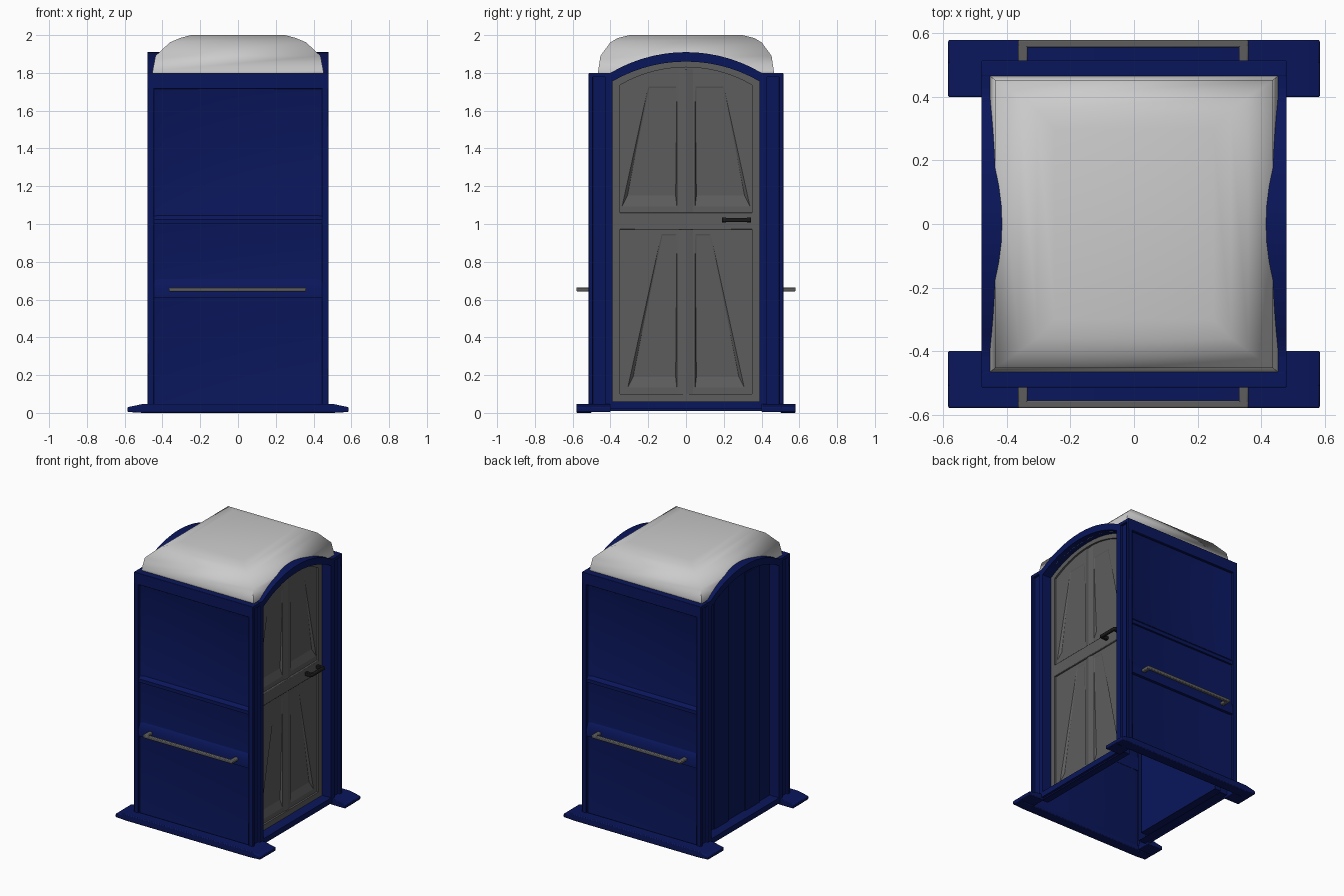
import bpy, bmesh, math

if "Cube" in bpy.data.objects:
    bpy.data.objects.remove(bpy.data.objects["Cube"])

def mat(name, c):
    m = bpy.data.materials.new(name)
    m.diffuse_color = (*c, 1)
    m.use_nodes = True
    m.node_tree.nodes["Principled BSDF"].inputs["Base Color"].default_value = m.diffuse_color
    return m

BLUE = mat("blue_plastic", (0.003, 0.008, 0.105))
GREY = mat("grey_plastic", (0.11, 0.11, 0.11))
BLACK = mat("black_plastic", (0.01, 0.01, 0.01))

def finish(name, bm, m=None, bevel=0, angle=35):
    bmesh.ops.recalc_face_normals(bm, faces=bm.faces)
    me = bpy.data.meshes.new(name)
    bm.to_mesh(me)
    bm.free()
    ob = bpy.data.objects.new(name, me)
    bpy.context.collection.objects.link(ob)
    if m:
        me.materials.append(m)
    if angle:
        bpy.ops.object.select_all(action='DESELECT')
        ob.select_set(True)
        bpy.context.view_layer.objects.active = ob
        bpy.ops.object.shade_smooth_by_angle(angle=math.radians(angle))
    if bevel:
        b = ob.modifiers.new("bevel", 'BEVEL')
        b.width, b.segments = bevel, 2
    return ob

def loft(name, rings, m=None, bevel=0, angle=35, caps=(True, True)):
    """Join point rings with quads and cap the ends if wanted."""
    bm = bmesh.new()
    vs = [[bm.verts.new(p) for p in r] for r in rings]
    n = len(vs[0])
    for a, b in zip(vs, vs[1:]):
        for i in range(n):
            j = (i + 1) % n
            bm.faces.new((a[i], a[j], b[j], b[i]))
    if caps[0]:
        bm.faces.new(vs[0])
    if caps[1]:
        bm.faces.new(vs[-1])
    return finish(name, bm, m, bevel, angle)

def prism(name, prof, a, b, m=None, bevel=0, axis='x', angle=35):
    place = (lambda t, p: (t, p[0], p[1])) if axis == 'x' else (lambda t, p: (p[0], t, p[1]))
    return loft(name, [[place(t, p) for p in prof] for t in (a, b)], m, bevel, angle)

def box(name, x, y, z, m, bevel=0):
    return prism(name, [(y[0], z[0]), (y[1], z[0]), (y[1], z[1]), (y[0], z[1])], x[0], x[1], m, bevel)

def frame(name, steps, m, bevel=0):
    """Hollow-backed moulding: outlines at successive x depths."""
    return loft(name, [[(t, *p) for p in prof] for t, prof in steps], m, bevel, caps=(False, False))

def cut(ob, cutter):
    mod = ob.modifiers.new("cut", 'BOOLEAN')
    mod.object, mod.operation, mod.solver = cutter, 'DIFFERENCE', 'EXACT'
    cutter.hide_render = True
    cutter.hide_set(True)

def arc(h, z0, z1, n=14):
    s = z1 - z0
    r = (h * h + s * s) / (2 * s)
    t = math.asin(h / r)
    return [(r * math.sin(-t + 2 * t * i / n), z1 - r + r * math.cos(-t + 2 * t * i / n)) for i in range(n + 1)]

def arch(w, zb, zs, h, z0, z1):
    """Closed outline: base corners, shoulders and a round top."""
    return [(-w, zb), (-w, zs)] + arc(h, z0, z1) + [(w, zs), (w, zb)]

opening = arch(.39, .06, 1.70, .39, 1.755, 1.86)
door_panel = arch(.35, .10, 1.68, .35, 1.735, 1.83)
rim = arch(.43, .02, 1.80, .40, 1.80, 1.91)

# Arched end frames (grooved face, raised trim, deep jamb), corner posts and base tabs
for s, side in ((1, "right"), (-1, "left")):
    frame(side + "_groove_face", [(s * .462, arch(.497, .01, 1.795, .40, 1.795, 1.90)), (s * .462, opening)], BLUE)
    frame(side + "_arch_trim", [(s * .40, rim), (s * .48, rim), (s * .48, opening), (s * .388, opening)], BLUE)
    for t, e in ((1, "back"), (-1, "front")):
        n = f"{side}_{e}_"
        box(n + "corner_post", (s * .445, s * .48), (t * .493, t * .515), (.03, 1.8), BLUE, .004)
        box(n + "shoulder", (s * .43, s * .48), (t * .43, t * .51), (1.778, 1.799), BLUE)
        prism(n + "skid_tab", [(s * .46, .005), (s * .585, .005), (s * .585, .03), (s * .5, .048), (s * .46, .048)],
              t * .40, t * .51, BLUE, .004, 'y')

# Long side walls with recessed panels, ledges and rails
def rect(y, hx, z0, z1):
    return [(-hx, y, z0), (hx, y, z0), (hx, y, z1), (-hx, y, z1)]

for t, e in ((1, "back"), (-1, "front")):
    for n, z0, z1, i, d in (("upper", 1.02, 1.72, .055, .478), ("middle", .66, 1.02, .03, .490),
                            ("lower", .03, .66, .03, .490)):
        loft(f"{e}_{n}_panel", [rect(t * .496, .447, z0, z1), rect(t * d, .447 - i, z0 + i, z1 - i)],
             BLUE, caps=(False, True))
    prism(e + "_top_band", [(t * .465, 1.8), (t * .515, 1.8), (t * .515, 1.715), (t * .494, 1.715),
                            (t * .494, 1.79), (t * .465, 1.79)], -.48, .48, BLUE, .003)
    prism(e + "_upper_ledge", [(t * .482, 1.05), (t * .496, 1.04), (t * .507, 1.025), (t * .507, 1.0), (t * .484, 1.0)],
          -.445, .445, BLUE)
    prism(e + "_rail_ledge", [(t * .488, .71), (t * .496, .70), (t * .511, .66), (t * .511, .61), (t * .488, .61)],
          -.445, .445, BLUE)
    prism(e + "_skid", [(-.585, .005), (-.585, .03), (-.5, .048), (.5, .048), (.585, .03), (.585, .005),
                        (.5, 0), (-.5, 0)], t * .50, t * .58, BLUE, .006, 'y')
    box(e + "_hand_rail", (-.365, .36), (t * .556, t * .58), (.643, .665), GREY, .005)
    for x in (-.35, .345):
        box(e + "_rail_bracket", (x - .015, x + .015), (t * .50, t * .57), (.643, .665), GREY, .005)

# Plain left end panel with broad upright ribs
prism("left_end_panel", opening, -.395, -.403, BLUE)
for y in (-.18, .18):
    prism("left_panel_rib", [(y - .08, .06), (y + .08, .06), (y + .08, 1.79), (y - .08, 1.79)], -.40, -.412, BLUE)

# Door slab with tapering recesses cut by four wedges
door = prism("door", opening, .374, .394, GREY, angle=0)
bm = bmesh.new()
for s in (1, -1):
    for zb, zt, top, bot in ((1.09, 1.73, .20, .34), (.13, .95, .13, .31)):
        pts = [(.395, s * y, z) for y, z in ((.048, zb), (bot, zb), (top, zt), (.048, zt))]
        pts += [(x, s * y, z) for x, y, z in ((.378, .055, zb + .06), (.378, bot - .03, zb + .06),
                                             (.392, top - .005, zt - .01), (.392, .055, zt - .01))]
        bmesh.ops.convex_hull(bm, input=[bm.verts.new(p) for p in pts])
cut(door, finish("door_recess_cutter", bm, angle=0))

# Door border, middle rail, centre ridges and handle
frame("door_border", [(.407, opening), (.407, door_panel), (.392, door_panel)], GREY)
box("door_middle_rail", (.390, .407), (-.355, .355), (.97, 1.06), GREY, .004)
for z0, z1 in ((.10, .97), (1.06, 1.82)):
    loft("door_centre_ridge", [[(.392, -.045, z), (.403, 0, z), (.392, .045, z)] for z in (z0, z1)], GREY, angle=10)
box("door_handle", (.443, .465), (.19, .345), (1.010, 1.032), BLACK, .006)
for y in (.202, .333):
    box("handle_post", (.40, .455), (y - .012, y + .012), (1.008, 1.034), BLACK, .004)

# Domed roof shell, trimmed where the arched openings pass through
roof = loft("roof", [[(-x, -y, z), (x, -y, z), (x, y, z), (-x, y, z)] for z, x, y in
                     ((1.79, .455, .467), (1.81, .452, .465), (1.89, .437, .453), (1.962, .36, .40),
                      (1.985, .305, .36), (2.0, .25, .30))], angle=75, caps=(False, True))
shell = roof.modifiers.new("thickness", 'SOLIDIFY')
shell.thickness = .004
for s, side in ((1, "right"), (-1, "left")):
    cut(roof, prism(side + "_roof_cutter", opening, s * .37, s * .6, angle=0))
